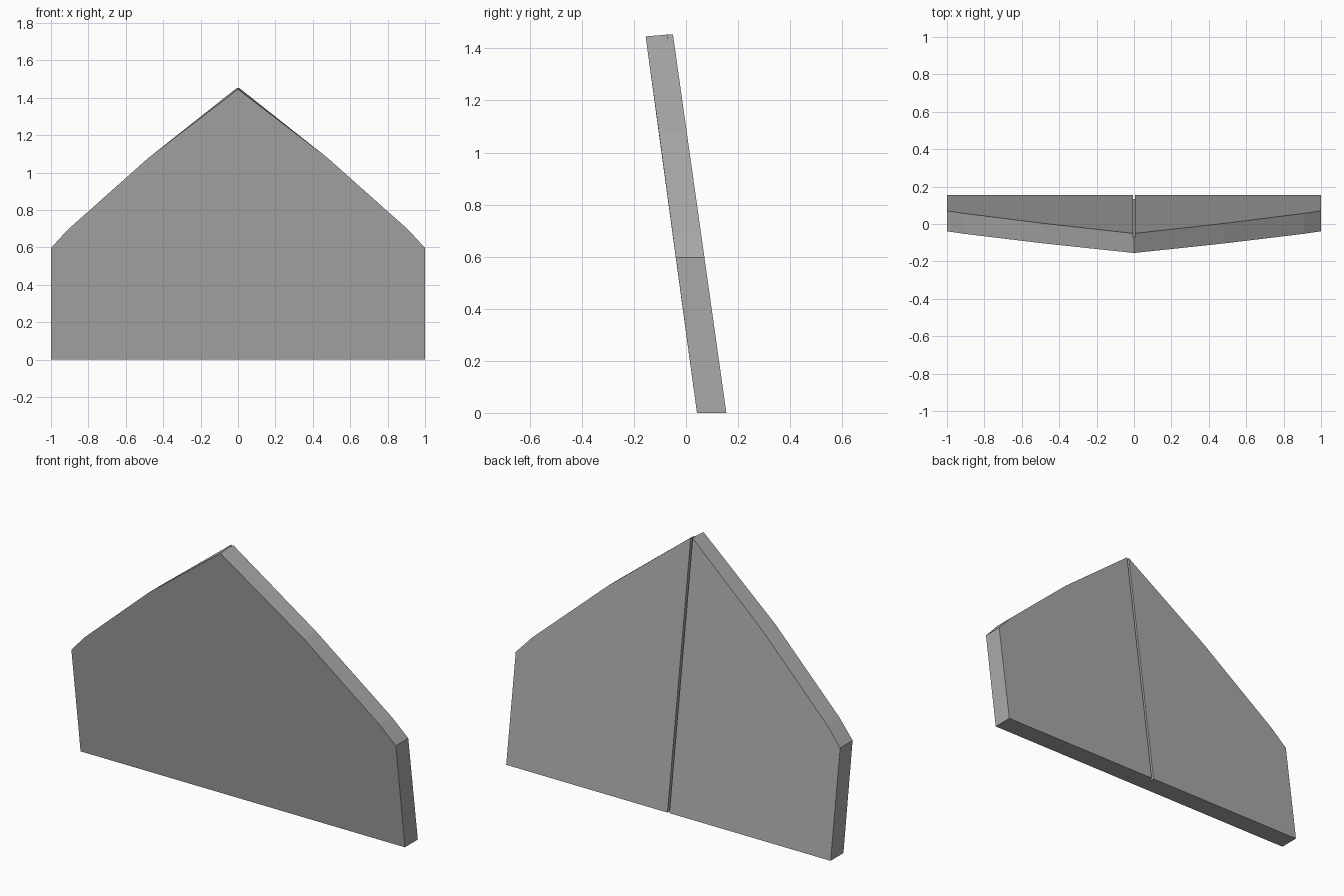
import bpy, bmesh

if "Cube" in bpy.data.objects:
    bpy.data.objects.remove(bpy.data.objects["Cube"], do_unlink=True)

# Single flat grey
grey = bpy.data.materials.new("plain grey")
grey.use_nodes = True
colour = (0.4, 0.4, 0.4, 1)
grey.diffuse_color = colour
grey.node_tree.nodes["Principled BSDF"].inputs["Base Color"].default_value = colour

TOP = 1.453
GROOVE_HALF, GROOVE_DEPTH = 0.006, 0.022
# Half outline (x, z), from the bottom centre round to the peak
outline = [(0, 0), (1, 0), (1, 0.597), (0.91, 0.695), (0.48, 1.078), (0, TOP)]


def front_y(z):
    return 0.042 - 0.197 * z / TOP


def back_y(z):
    return 0.155 - 0.205 * z / TOP


bm = bmesh.new()


def vert(x, y, z):
    return bm.verts.new((x, y, z))


# Front ring; the front of the peak sits a touch lower than the back
front = [vert(x, front_y(z), z - (0.007 if z == TOP else 0)) for x, z in outline]
# Back ring stops at the edge of the centre groove
back = [vert(max(x, GROOVE_HALF), back_y(z), z) for x, z in outline]
# Groove floor at its centre line and at its wall, for bottom and peak
floor = [[vert(x, back_y(z) - GROOVE_DEPTH, z) for x in (0, GROOVE_HALF)]
         for z in (0, TOP)]

bm.faces.new(front)
bm.faces.new(back)
for i in range(1, 4):
    bm.faces.new((front[i], front[i + 1], back[i + 1], back[i]))
# Bottom and upper slope, notched by the groove
bm.faces.new((front[0], front[1], back[1], back[0], floor[0][1], floor[0][0]))
bm.faces.new((front[5], front[4], back[4], back[5], floor[1][1], floor[1][0]))
# Groove floor and wall
bm.faces.new((floor[0][0], floor[0][1], floor[1][1], floor[1][0]))
bm.faces.new((floor[0][1], back[0], back[5], floor[1][1]))
bmesh.ops.recalc_face_normals(bm, faces=bm.faces)
# Front faces must point towards -y
bm.faces.ensure_lookup_table()
if bm.faces[0].normal.y > 0:
    bmesh.ops.reverse_faces(bm, faces=bm.faces)

mesh = bpy.data.meshes.new("leaning_panel")
bm.to_mesh(mesh)
bm.free()
mesh.materials.append(grey)
panel = bpy.data.objects.new("leaning_panel", mesh)
bpy.context.collection.objects.link(panel)

# Mirror into the full panel
mirror = panel.modifiers.new("mirror", "MIRROR")
mirror.use_axis[0] = True
mirror.use_clip = True
mirror.merge_threshold = 0.0005
